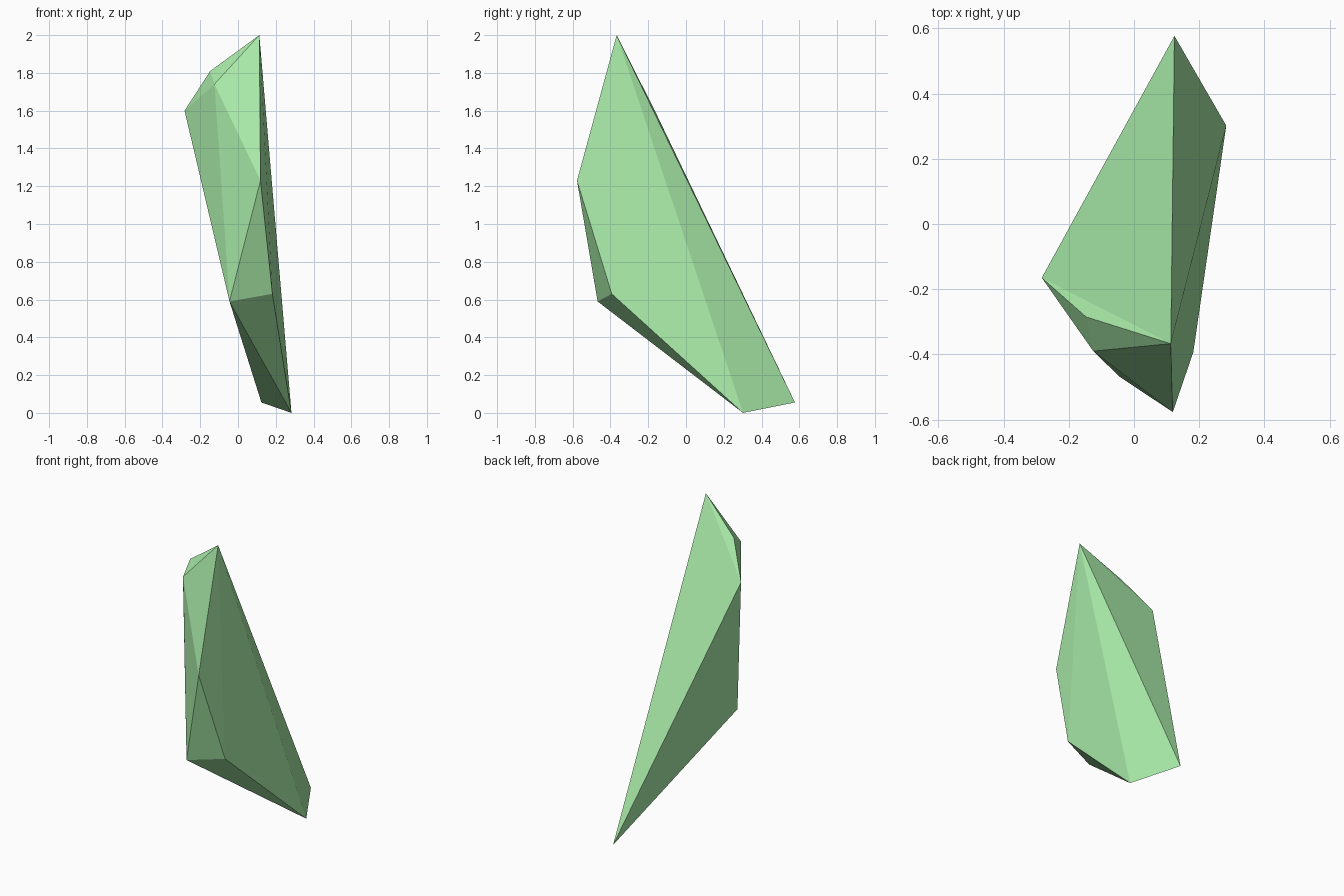
import bpy, bmesh

if "Cube" in bpy.data.objects:
    bpy.data.objects.remove(bpy.data.objects["Cube"])

# Corner points of the faceted shard
corners = [
    (0.113, -0.367, 2.0),     # tip
    (-0.147, -0.285, 1.81),   # upper shoulder
    (-0.283, -0.165, 1.60),   # left shoulder
    (-0.125, -0.390, 1.74),   # front shoulder
    (0.119, -0.577, 1.23),    # front ridge
    (-0.045, -0.468, 0.59),   # lower front left
    (0.182, -0.393, 0.63),    # lower front right
    (0.283, 0.302, 0.0),      # foot
    (0.124, 0.577, 0.055),    # rear foot
]

# Convex crystal wrapped around the corners
bm = bmesh.new()
for c in corners:
    bm.verts.new(c)
bmesh.ops.convex_hull(bm, input=bm.verts[:])
bmesh.ops.recalc_face_normals(bm, faces=bm.faces[:])
mesh = bpy.data.meshes.new("crystal_shard")
bm.to_mesh(mesh)
bm.free()
shard = bpy.data.objects.new("crystal_shard", mesh)
bpy.context.collection.objects.link(shard)

# Pale green
mat = bpy.data.materials.new("pale_green")
mat.diffuse_color = (0.40, 0.84, 0.40, 1)
mat.use_nodes = True
mat.node_tree.nodes["Principled BSDF"].inputs["Base Color"].default_value = mat.diffuse_color
mesh.materials.append(mat)
